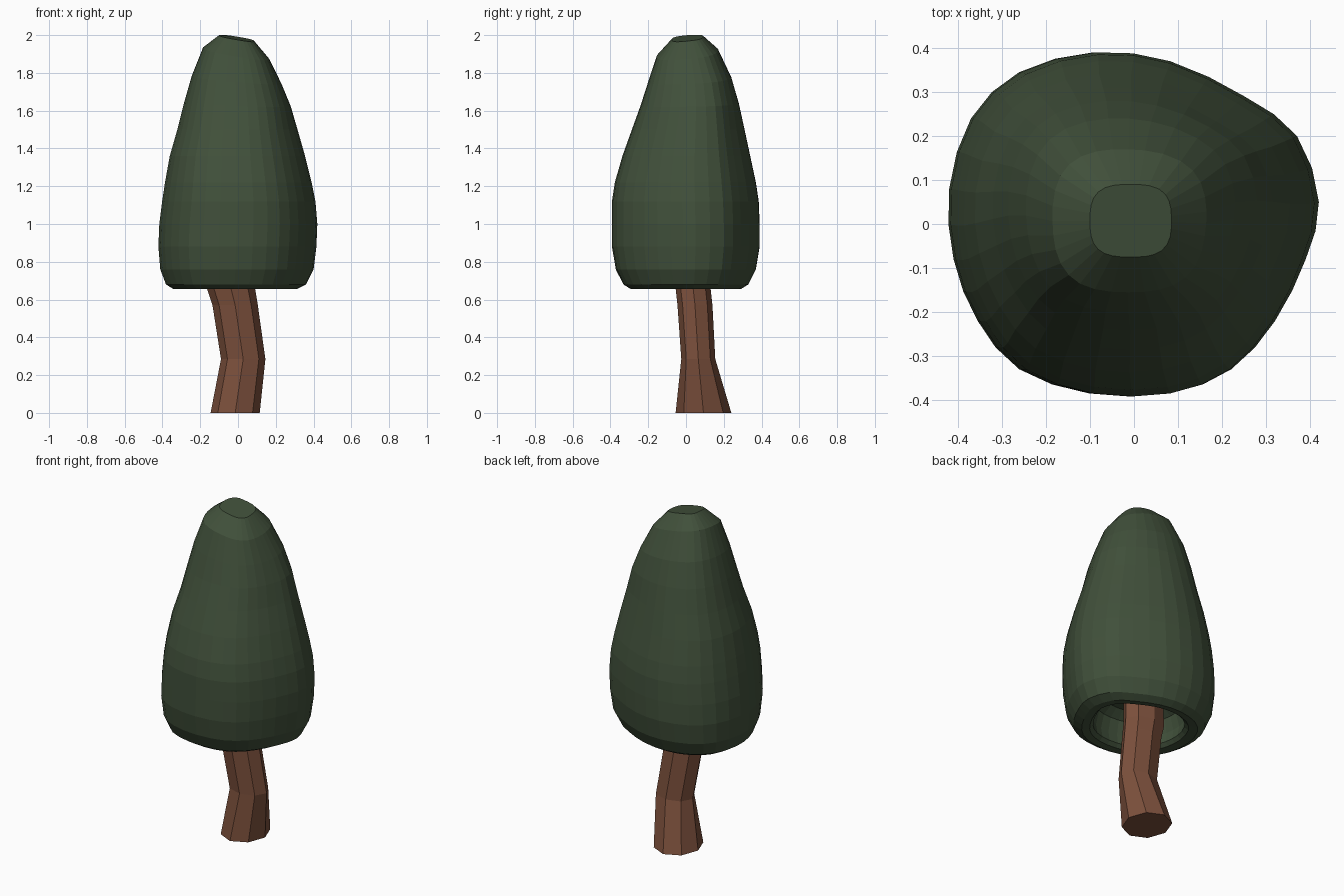
import bpy, bmesh, math
from mathutils import Vector

cube = bpy.data.objects.get("Cube")
if cube:
    bpy.data.objects.remove(cube, do_unlink=True)


def material(name, rgb):
    mat = bpy.data.materials.new(name)
    mat.use_nodes = True
    mat.diffuse_color = (*rgb, 1)
    mat.node_tree.nodes["Principled BSDF"].inputs["Base Color"].default_value = (*rgb, 1)
    return mat


def loft(name, rings, mat):
    """Skin a stack of closed rings and cap both ends."""
    bm = bmesh.new()
    loops = [[bm.verts.new(p) for p in ring] for ring in rings]
    count = len(loops[0])
    for low, high in zip(loops, loops[1:]):
        for i in range(count):
            j = (i + 1) % count
            bm.faces.new((low[i], low[j], high[j], high[i]))
    bm.faces.new(loops[0][::-1])
    bm.faces.new(loops[-1])
    bmesh.ops.recalc_face_normals(bm, faces=bm.faces)
    mesh = bpy.data.meshes.new(name)
    bm.to_mesh(mesh)
    bm.free()
    mesh.materials.append(mat)
    obj = bpy.data.objects.new(name, mesh)
    bpy.context.collection.objects.link(obj)
    return obj


def fit(u, low, high):
    return low + (u + 1) / 2 * (high - low)


# Egg-shaped crown section, refined by smooth midpoints
outline = [(.42, .05), (.37, .2), (.25, .29), (.08, .37), (-.09, .39), (-.26, .345),
           (-.37, .24), (-.42, .08), (-.41, -.08), (-.355, -.22), (-.26, -.33),
           (-.1, -.385), (.08, -.385), (.22, -.33), (.32, -.22), (.39, -.08)]
control = [Vector((x / .42, y / .39)) for x, y in outline]
section = []
for i, b in enumerate(control):
    a, c, d = control[i - 1], control[(i + 1) % len(control)], control[(i + 2) % len(control)]
    section += [b, (9 * (b + c) - a - d) / 16]


def crown_ring(z, x0, x1, y0, y1, tilt=0, boxy=0):
    ring = []
    for p in section:
        angle = math.atan2(p.y, p.x)
        c, s = math.cos(angle), math.sin(angle)
        rounded = Vector((c, s)) / (abs(c) ** 3 + abs(s) ** 3) ** (1 / 3)
        q = p.lerp(rounded, boxy)
        x, y = fit(q.x, x0, x1), fit(q.y, y0, y1)
        ring.append((x, y, min(2, z + tilt * (.1 * y - .17 * x))))
    return ring


# Crown: hollow underside first, then rim, outer wall and leaning tip
crown_profile = [
    (.86, -.2, .17, -.17, .17), (.82, -.26, .23, -.22, .22),
    (.74, -.28, .25, -.24, .24), (.68, -.27, .24, -.23, .23),
    (.66, -.29, .26, -.25, .25), (.655, -.34, .31, -.29, .29),
    (.68, -.38, .36, -.33, .33), (.76, -.41, .4, -.37, .37),
    (.88, -.42, .415, -.39, .39), (1, -.415, .42, -.39, .39),
    (1.12, -.4, .41, -.39, .385), (1.22, -.385, .39, -.375, .37),
    (1.36, -.36, .355, -.335, .34), (1.5, -.32, .315, -.285, .31),
    (1.63, -.285, .28, -.24, .28, .2, .2), (1.76, -.245, .23, -.2, .24, .5, .4),
    (1.9, -.185, .165, -.155, .17, 1, .7), (1.982, -.1, .085, -.075, .09, 1, 1)]
loft("crown", [crown_ring(*row) for row in crown_profile],
     material("dark leaf green", (.052, .08, .043)))

# Trunk: bent eight-sided stem running up into the crown
trunk_profile = [
    (0, -.145, .115, -.055, .24), (.285, -.09, .145, -.025, .155),
    (.57, -.135, .105, -.045, .14), (.66, -.165, .09, -.055, .13),
    (.9, -.16, .08, -.06, .12)]
corners = [(math.cos(k * math.pi / 4), math.sin(k * math.pi / 4)) for k in range(8)]
loft("trunk", [[(fit(c, x0, x1), fit(s, y0, y1), z) for c, s in corners]
               for z, x0, x1, y0, y1 in trunk_profile],
     material("bark brown", (.2, .08, .045)))
